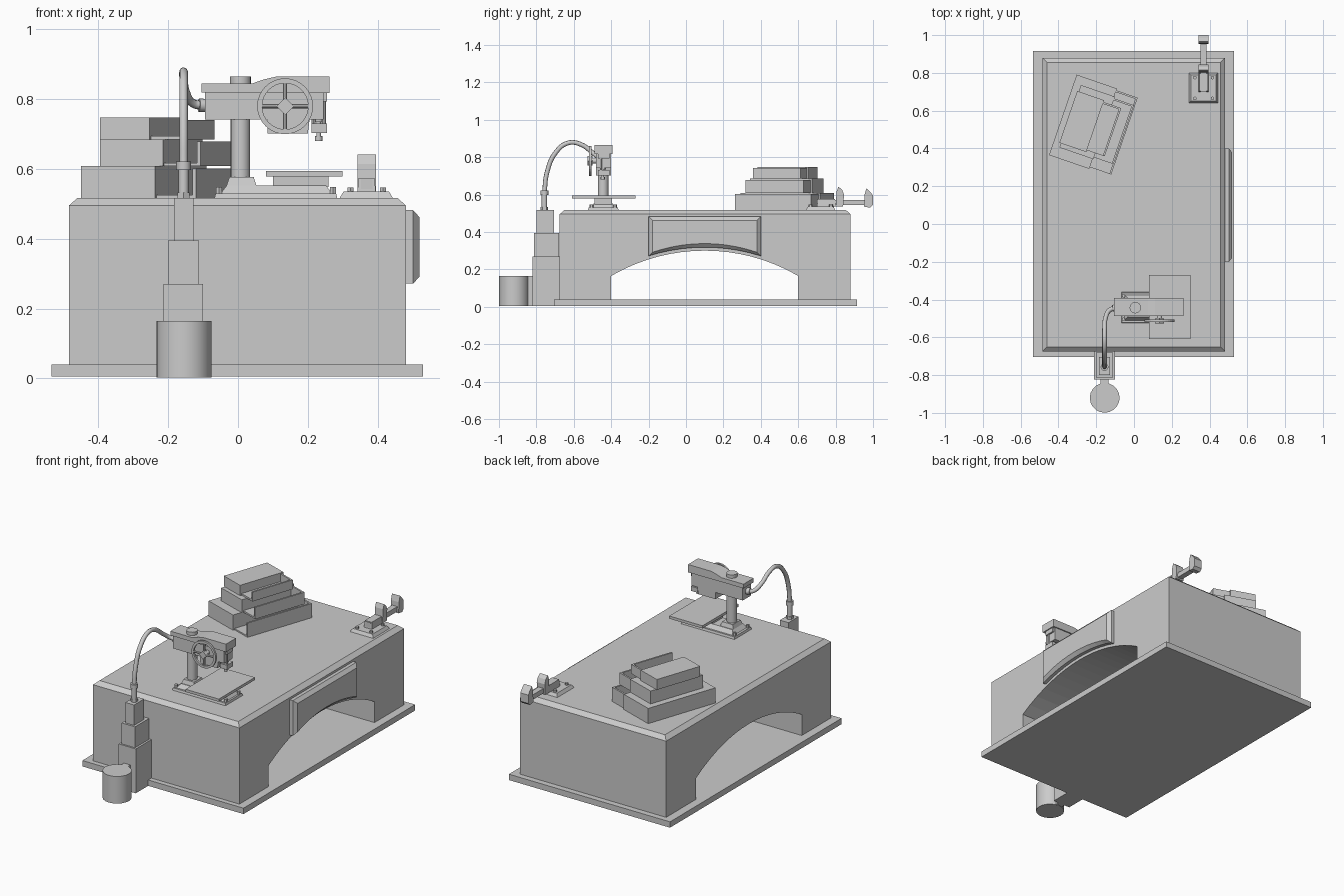
import bpy, bmesh, math
from mathutils import Vector, Matrix

if "Cube" in bpy.data.objects:
    bpy.data.objects.remove(bpy.data.objects["Cube"])


def finish(name, bm, smooth=False):
    bmesh.ops.recalc_face_normals(bm, faces=bm.faces)
    me = bpy.data.meshes.new(name)
    bm.to_mesh(me)
    bm.free()
    ob = bpy.data.objects.new(name, me)
    bpy.context.collection.objects.link(ob)
    if smooth:
        for p in me.polygons:
            p.use_smooth = len(p.vertices) == 4
    return ob


def box(name, x, y, z, inset=0.0, mat=None):
    """Box from ranges; the top is drawn in by inset."""
    bm = bmesh.new()
    rings = []
    for h, i in ((z[0], 0), (z[1], inset)):
        rings.append([bm.verts.new(p) for p in (
            (x[0] + i, y[0] + i, h), (x[1] - i, y[0] + i, h),
            (x[1] - i, y[1] - i, h), (x[0] + i, y[1] - i, h))])
    a, b = rings
    bm.faces.new(a)
    bm.faces.new(b)
    for i in range(4):
        j = (i + 1) % 4
        bm.faces.new((a[i], a[j], b[j], b[i]))
    if mat:
        bm.transform(mat)
    return finish(name, bm)


def prism(name, pts, axis, lo, hi):
    """Profile in yz (axis x) or xz (axis y), extruded from lo to hi."""
    bm = bmesh.new()
    put = (lambda p, t: (t, p[0], p[1])) if axis == 'x' else (lambda p, t: (p[0], t, p[1]))
    a = [bm.verts.new(put(p, lo)) for p in pts]
    b = [bm.verts.new(put(p, hi)) for p in pts]
    bm.faces.new(a)
    bm.faces.new(b)
    for i in range(len(pts)):
        j = (i + 1) % len(pts)
        bm.faces.new((a[i], a[j], b[j], b[i]))
    return finish(name, bm)


def rod(name, p, q, r, n=16, r2=None):
    p, q = Vector(p), Vector(q)
    bm = bmesh.new()
    m = Matrix.Translation((p + q) / 2) @ (q - p).to_track_quat('Z', 'Y').to_matrix().to_4x4()
    bmesh.ops.create_cone(bm, cap_ends=True, segments=n, radius1=r,
                          radius2=r if r2 is None else r2, depth=(q - p).length, matrix=m)
    return finish(name, bm, n > 8)


def arc(y0, y1, cy, cz, r, n):
    return [(y, cz + math.sqrt(r * r - (y - cy) ** 2))
            for y in (y0 + (y1 - y0) * i / n for i in range(n + 1))]


# Desk: slab, arched body, chamfered top
box("floor_slab", (-.535, .53), (-.705, .915), (.005, .04))
arch = arc(-.4, .6, .1, .30 - .993, .993, 16)
prism("desk_body", [(-.675, .04), (-.4, .04)] + arch +
      [(.6, .04), (.88, .04), (.88, .495), (-.675, .495)], 'x', -.485, .482)
box("desk_top", (-.485, .482), (-.675, .88), (.495, .517), .025)

# Bevelled drawer front whose lower edge follows the arch
drop = arc(-.2, .4, .1, .318 - .993, .993, 10)
outer = [(y, z) for y, z in drop] + [(.4, .482), (-.2, .482)]
inner = [(.1 + (y - .1) * .93, z + .02) for y, z in drop] + [(.379, .462), (-.179, .462)]
bm = bmesh.new()
loops = [[bm.verts.new((x, y, z)) for y, z in pts]
         for x, pts in ((.478, outer), (.502, outer), (.52, inner))]
bm.faces.new(loops[0])
bm.faces.new(loops[2])
for a, b in zip(loops, loops[1:]):
    for i in range(len(a)):
        j = (i + 1) % len(a)
        bm.faces.new((a[i], a[j], b[j], b[i]))
finish("drawer_front", bm)

# Stack of three boxes, each with an open tray on its right side
ang = math.radians(-19)
for k, (ox, oy, w, tray, d, z0, z1) in enumerate((
        (-.45, .365, .225, .12, .45, .515, .608),
        (-.395, .405, .19, .11, .35, .608, .685),
        (-.395, .43, .15, .10, .29, .685, .747))):
    m = Matrix.Translation((ox, oy, 0)) @ Matrix.Rotation(ang, 4, 'Z')
    t, e = .01, w + tray
    box(f"case_{k}", (0, w), (0, d), (z0, z1), mat=m)
    box(f"tray_floor_{k}", (w, e), (.01, d - .01), (z0, z0 + t), mat=m)
    box(f"tray_side_{k}", (e - t, e), (.01, d - .01), (z0, z1 - .006), mat=m)
    box(f"tray_back_{k}", (w, e), (d - .01 - t, d - .01), (z0, z1 - .006), mat=m)

# Clamp at the back right corner
box("clamp_plate", (.29, .445), (.64, .80), (.515, .535), .012)
for x in (.322, .415):
    for y in (.665, .775):
        rod("clamp_bolt", (x, y, .53), (x, y, .547), .01, 6)
box("clamp_block", (.342, .395), (.70, .80), (.535, .575), .004)
box("clamp_bar", (.352, .385), (.70, .97), (.543, .572))
prism("fixed_jaw", [(.80, .535), (.84, .535), (.845, .60), (.835, .625), (.815, .642),
                    (.805, .615)], 'x', .342, .395)
prism("end_jaw", [(.952, .535), (.985, .53), (1.0, .545), (1.0, .595), (.985, .615),
                  (.965, .635), (.955, .60)], 'x', .342, .395)

# Machine base, work plate and post
box("machine_base", (-.068, .285), (-.525, -.36), (.515, .53), .004)
box("machine_plinth", (-.05, .27), (-.51, -.375), (.53, .553), .018)
box("post_foot", (-.035, .055), (-.49, -.395), (.545, .577), .01)
for x in (-.055, .272):
    for y in (-.505, -.38):
        rod("base_bolt", (x, y, .528), (x, y, .548), .01, 6)
box("plate_support", (.10, .26), (-.49, -.395), (.548, .578))
box("work_plate", (.08, .30), (-.61, -.27), (.578, .594))
rod("post", (.007, -.443, .57), (.007, -.443, .85), .028, 20)
rod("post_cap", (.007, -.443, .84), (.007, -.443, .865), .03, 20)

# Machine head
prism("head_arm", [(-.095, .742), (.085, .742), (.085, .702), (.20, .702), (.205, .742),
                   (.245, .742), (.245, .82), (-.095, .82)], 'y', -.48, -.40)
prism("head_cover", [(-.105, .82), (.262, .818), (.262, .865), (.11, .865), (.075, .857),
                     (.04, .845), (-.105, .845)], 'y', -.488, -.393)

# Hand wheel with four spokes and a square hub
wx, wy, wz = .135, -.512, .78
n, R = 32, .08
bm = bmesh.new()
rows = [[bm.verts.new((wx + r * math.cos(2 * math.pi * i / n), y,
                       wz + r * math.sin(2 * math.pi * i / n))) for i in range(n)]
        for r, y in ((R, wy - .006), (R, wy + .006), (R - .014, wy + .006), (R - .014, wy - .006))]
for k in range(4):
    a, b = rows[k], rows[(k + 1) % 4]
    for i in range(n):
        j = (i + 1) % n
        bm.faces.new((a[i], a[j], b[j], b[i]))
finish("wheel_rim", bm)
for i in range(4):
    t = math.pi / 2 * i
    c, s = math.cos(t), math.sin(t)
    rod("wheel_spoke", (wx + .01 * c, wy, wz + .01 * s), (wx + .07 * c, wy, wz + .07 * s), .006, 8)
rod("wheel_hub", (wx, wy - .014, wz), (wx, wy + .012, wz), .025, 4)
rod("wheel_axle", (wx, wy, wz), (wx, -.47, wz), .014, 12)

# Needle unit at the end of the head
for z in (.715, .805):
    box("needle_bracket", (.21, .255), (-.47, -.41), (z - .012, z + .015))
for x in (.216, .246):
    rod("guide_rod", (x, -.455, .71), (x, -.455, .82), .006, 8)
rod("needle_barrel", (.231, -.445, .735), (.231, -.445, .79), .014, 12)
rod("needle_shaft", (.231, -.445, .692), (.231, -.445, .82), .007, 10)
rod("needle_tip", (.231, -.445, .68), (.231, -.445, .695), .011, 10)

# Stepped supply column with canister
for k, (x, y, z) in enumerate((((-.213, -.10), (-.822, -.675), (.005, .27)),
                               ((-.20, -.112), (-.812, -.68), (.27, .395)),
                               ((-.184, -.127), (-.80, -.705), (.395, .517)))):
    box(f"column_{k}", x, y, z)
box("canister_neck", (-.178, -.135), (-.86, -.80), (.005, .165))
rod("canister", (-.155, -.92, .003), (-.155, -.92, .165), .079, 20)

# Flexible hose and its fittings
cu = bpy.data.curves.new("hose", 'CURVE')
cu.dimensions = '3D'
cu.bevel_depth = .0125
cu.bevel_resolution = 2
cu.resolution_u = 6
cu.use_fill_caps = True
pts = [(-.10, -.445, .782), (-.128, -.455, .788), (-.15, -.495, .82), (-.156, -.56, .867),
       (-.156, -.63, .876), (-.156, -.70, .82), (-.156, -.745, .71), (-.156, -.757, .61)]
sp = cu.splines.new('BEZIER')
sp.bezier_points.add(len(pts) - 1)
for bp, p in zip(sp.bezier_points, pts):
    bp.co = p
    bp.handle_left_type = bp.handle_right_type = 'AUTO'
bpy.context.collection.objects.link(bpy.data.objects.new("hose", cu))
rod("hose_socket", (-.112, -.448, .783), (-.09, -.443, .782), .019, 12)
rod("hose_collar", (-.156, -.757, .597), (-.156, -.757, .622), .021, 12)
rod("hose_pipe", (-.156, -.757, .53), (-.156, -.757, .60), .015, 12)
rod("hose_nut", (-.156, -.757, .515), (-.156, -.757, .533), .02, 6)
